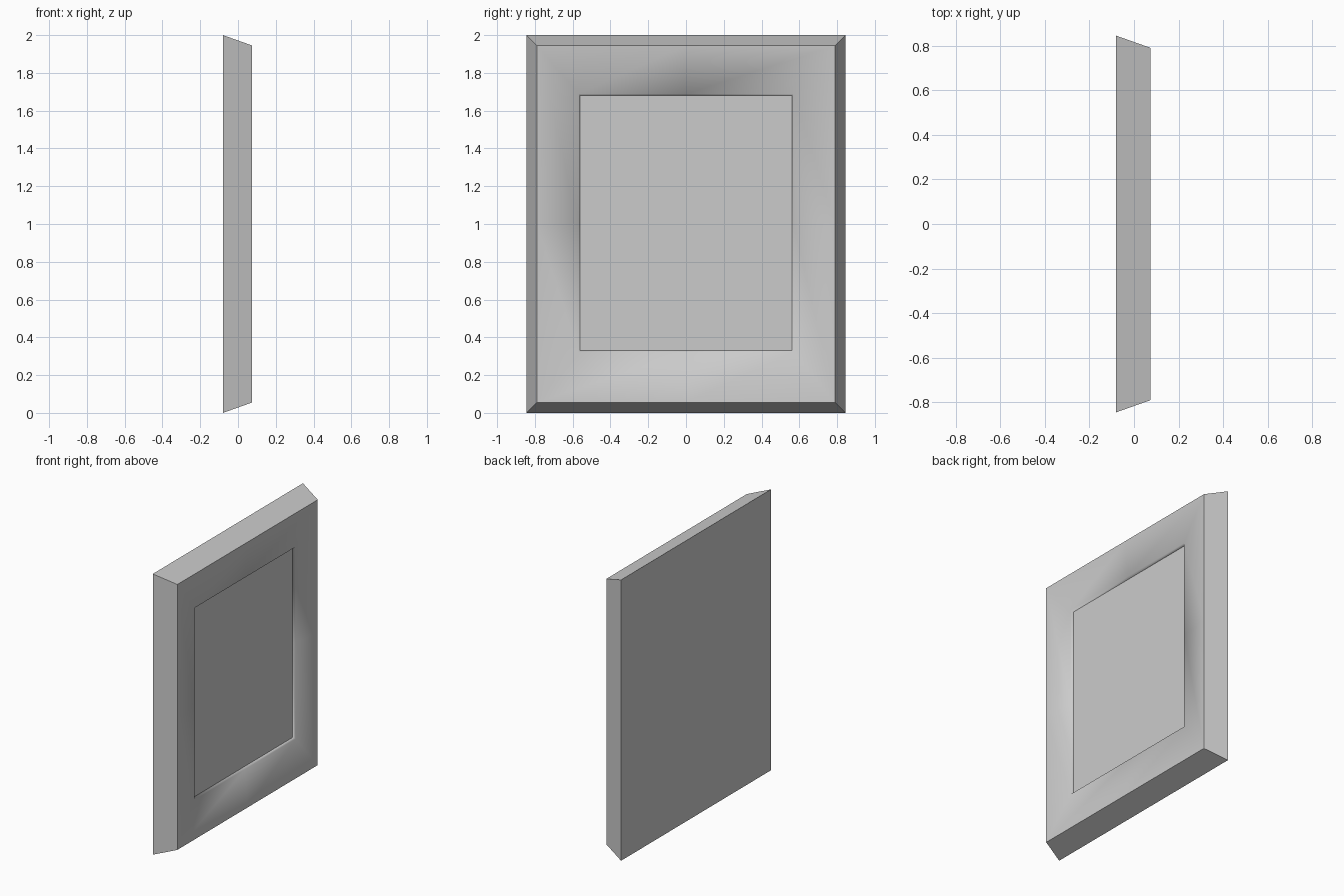
import bpy, bmesh

cube = bpy.data.objects.get("Cube")
if cube:
    bpy.data.objects.remove(cube, do_unlink=True)

# One plain grey
grey = bpy.data.materials.new("plain_grey")
grey.use_nodes = True
colour = (0.6, 0.6, 0.6, 1)
grey.diffuse_color = colour
grey.node_tree.nodes["Principled BSDF"].inputs["Base Color"].default_value = colour

bm = bmesh.new()


def ring(x, half_width, low, high):
    """Rectangle of corners and edge midpoints, facing +x."""
    w, mid = half_width, (low + high) / 2
    outline = [(-w, low), (0, low), (w, low), (w, mid),
               (w, high), (0, high), (-w, high), (-w, mid)]
    return [bm.verts.new((x, y, z)) for y, z in outline]


# Back, bevelled sides, frame face, recess wall and sunken panel
rings = [ring(-0.08, 0.845, 0, 2),
         ring(0.075, 0.79, 0.055, 1.945),
         ring(0.055, 0.568, 0.322, 1.688),
         ring(0.038, 0.56, 0.33, 1.68)]
for a, b in zip(rings, rings[1:]):
    for i in range(8):
        j = (i + 1) % 8
        bm.faces.new((a[i], a[j], b[j], b[i]))
bm.faces.new(rings[0][::-1])
bm.faces.new(rings[-1])
for face in bm.faces:
    face.smooth = True

# Crisp outer edges and panel border, soft recess rim
for loop in (rings[0], rings[1], rings[3]):
    for i in range(8):
        bm.edges.get((loop[i], loop[(i + 1) % 8])).smooth = False
for i in (0, 2, 4, 6):
    bm.edges.get((rings[0][i], rings[1][i])).smooth = False

mesh = bpy.data.meshes.new("framed_panel")
bm.to_mesh(mesh)
bm.free()
mesh.materials.append(grey)
panel = bpy.data.objects.new("framed_panel", mesh)
bpy.context.collection.objects.link(panel)
